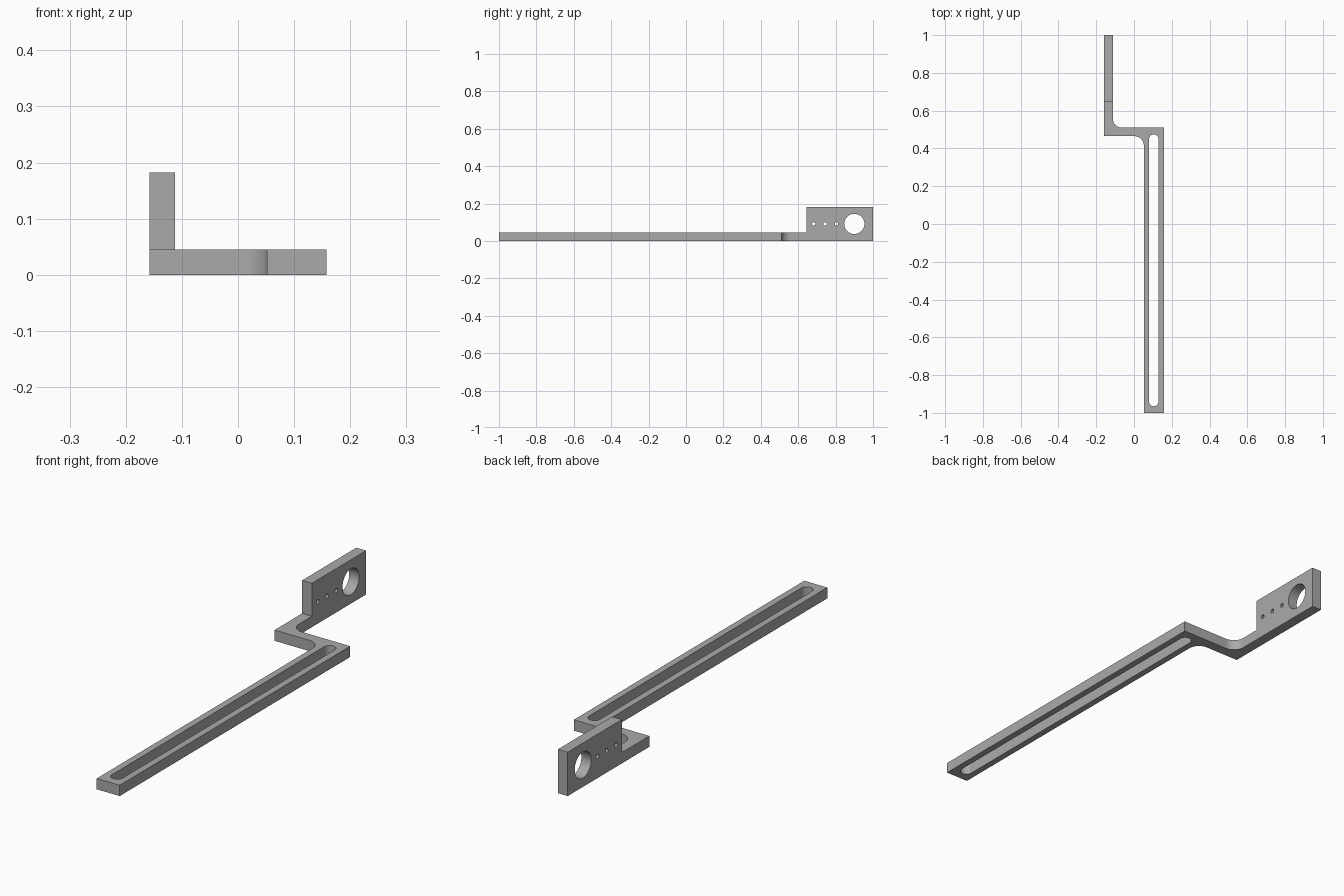
import bpy, bmesh
from math import cos, sin, pi
from mathutils import Matrix

cube = bpy.data.objects.get("Cube")
if cube:
    bpy.data.objects.remove(cube, do_unlink=True)

grey = bpy.data.materials.new("plain grey")
grey.use_nodes = True
colour = (0.4, 0.4, 0.4, 1)
grey.diffuse_color = colour
grey.node_tree.nodes["Principled BSDF"].inputs["Base Color"].default_value = colour

T = 0.045                        # stock thickness
LEFT, RIGHT = -0.1575, 0.1575    # outer sides
INNER = LEFT + T
BAR = 0.052                      # inner side of the long bar
STEP = 0.465                     # front of the cross piece
PLATE = 0.645                    # front of the upright plate
HEIGHT = 0.182


def arc(x, y, r, start, end, steps=16):
    """Points on an arc, angles in half turns."""
    angles = [pi * (start + (end - start) * i / steps) for i in range(steps + 1)]
    return [(x + r * cos(a), y + r * sin(a)) for a in angles]


def prism(name, outline, low, high):
    """Closed outline in x, y extruded from low to high."""
    bm = bmesh.new()
    face = bm.faces.new([bm.verts.new((x, y, low)) for x, y in outline])
    new = bmesh.ops.extrude_face_region(bm, geom=[face])["geom"]
    bmesh.ops.translate(bm, vec=(0, 0, high - low),
                        verts=[v for v in new if isinstance(v, bmesh.types.BMVert)])
    bmesh.ops.recalc_face_normals(bm, faces=bm.faces)
    mesh = bpy.data.meshes.new(name)
    bm.to_mesh(mesh)
    bm.free()
    mesh.materials.append(grey)
    obj = bpy.data.objects.new(name, mesh)
    bpy.context.collection.objects.link(obj)
    return obj


def combine(target, other, operation):
    """Apply a boolean and remove the helper."""
    other.hide_render = True
    mod = target.modifiers.new(operation.lower(), "BOOLEAN")
    mod.operation, mod.solver, mod.object = operation, "EXACT", other
    bpy.context.view_layer.objects.active = target
    bpy.ops.object.modifier_apply(modifier=mod.name)
    bpy.data.objects.remove(other, do_unlink=True)


# Stepped arm with filleted inner corners
r = 0.05
outline = [(BAR, -1), (RIGHT, -1), (RIGHT, STEP + T)]
outline += arc(INNER + r, STEP + T + r, r, 1.5, 1)
outline += [(INNER, PLATE), (LEFT, PLATE), (LEFT, STEP)]
outline += arc(BAR - r, STEP - r, r, 0.5, 0)
bracket = prism("bracket", outline, 0, T)

# Upright plate at the back
plate = prism("plate", [(LEFT, PLATE), (INNER, PLATE), (INNER, 1), (LEFT, 1)], 0, HEIGHT)
combine(bracket, plate, "UNION")

# Long rounded slot
mid, s = (BAR + RIGHT) / 2, 0.025
slot = prism("slot_cutter", arc(mid, 0.475 - s, s, 0, 1) + arc(mid, s - 0.965, s, 1, 2), -0.1, 0.1)
combine(bracket, slot, "DIFFERENCE")

# Large hole and three small ones through the plate
for y, radius in ((0.9, 0.054), (0.683, 0.009), (0.744, 0.009), (0.805, 0.009)):
    hole = prism("hole_cutter", arc(0, 0, radius, 0, 2, 48)[:-1], -0.1, 0.1)
    hole.data.transform(Matrix.Translation((LEFT + T / 2, y, HEIGHT / 2))
                        @ Matrix.Rotation(pi / 2, 4, "Y"))
    combine(bracket, hole, "DIFFERENCE")

# Smooth curved walls, sharp edges elsewhere
bpy.ops.object.select_all(action="DESELECT")
bracket.select_set(True)
bpy.context.view_layer.objects.active = bracket
bpy.ops.object.shade_smooth_by_angle(angle=pi / 6)
